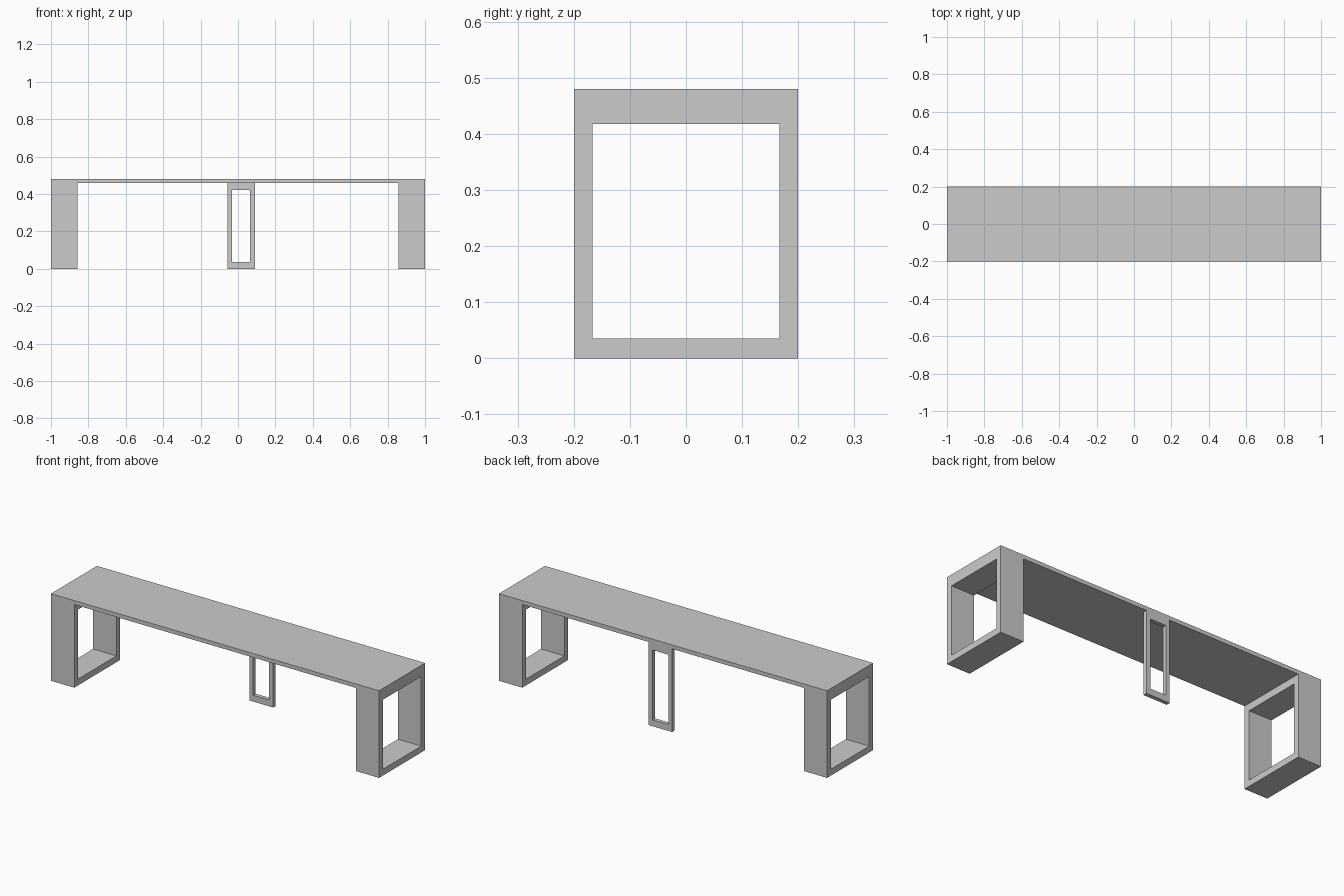
import bpy
import bmesh
from mathutils import Vector

if "Cube" in bpy.data.objects:
    bpy.data.objects.remove(bpy.data.objects["Cube"])

TOP, BOARD = 0.48, 0.022
UNDER = TOP - BOARD


def finish(name, bm):
    bmesh.ops.recalc_face_normals(bm, faces=bm.faces)
    mesh = bpy.data.meshes.new(name)
    bm.to_mesh(mesh)
    bm.free()
    obj = bpy.data.objects.new(name, mesh)
    bpy.context.collection.objects.link(obj)
    return obj


def frame(name, outer, inner, axis, start, depth):
    """Rectangular frame: (low, high, bottom, top) rectangles extruded along x or y."""
    def corners(rect):
        a, b, c, d = rect
        pts = [(a, c), (b, c), (b, d), (a, d)]
        if axis == 'X':
            return [bm.verts.new((start, u, z)) for u, z in pts]
        return [bm.verts.new((u, start, z)) for u, z in pts]

    bm = bmesh.new()
    out, inn = corners(outer), corners(inner)
    faces = [bm.faces.new((out[i], out[(i + 1) % 4], inn[(i + 1) % 4], inn[i]))
             for i in range(4)]
    result = bmesh.ops.extrude_face_region(bm, geom=faces, use_keep_orig=True)
    moved = [g for g in result['geom'] if isinstance(g, bmesh.types.BMVert)]
    vec = Vector((depth, 0, 0)) if axis == 'X' else Vector((0, depth, 0))
    bmesh.ops.translate(bm, verts=moved, vec=vec)
    return finish(name, bm)


# Long top board
bm = bmesh.new()
bmesh.ops.create_cube(bm, size=1)
bmesh.ops.scale(bm, vec=(2, 0.4, BOARD), verts=bm.verts)
bmesh.ops.translate(bm, vec=(0, 0, TOP - BOARD / 2), verts=bm.verts)
finish("top_board", bm)

# Open box legs at both ends
for name, x in (("left_leg_frame", -1.0), ("right_leg_frame", 0.858)):
    frame(name, (-0.2, 0.2, 0, UNDER), (-0.167, 0.167, 0.035, 0.418), 'X', x, 0.142)

# Thin support frame along the back edge
frame("back_support_frame", (-0.055, 0.09, 0, UNDER), (-0.032, 0.064, 0.035, 0.42),
      'Y', 0.178, 0.022)
